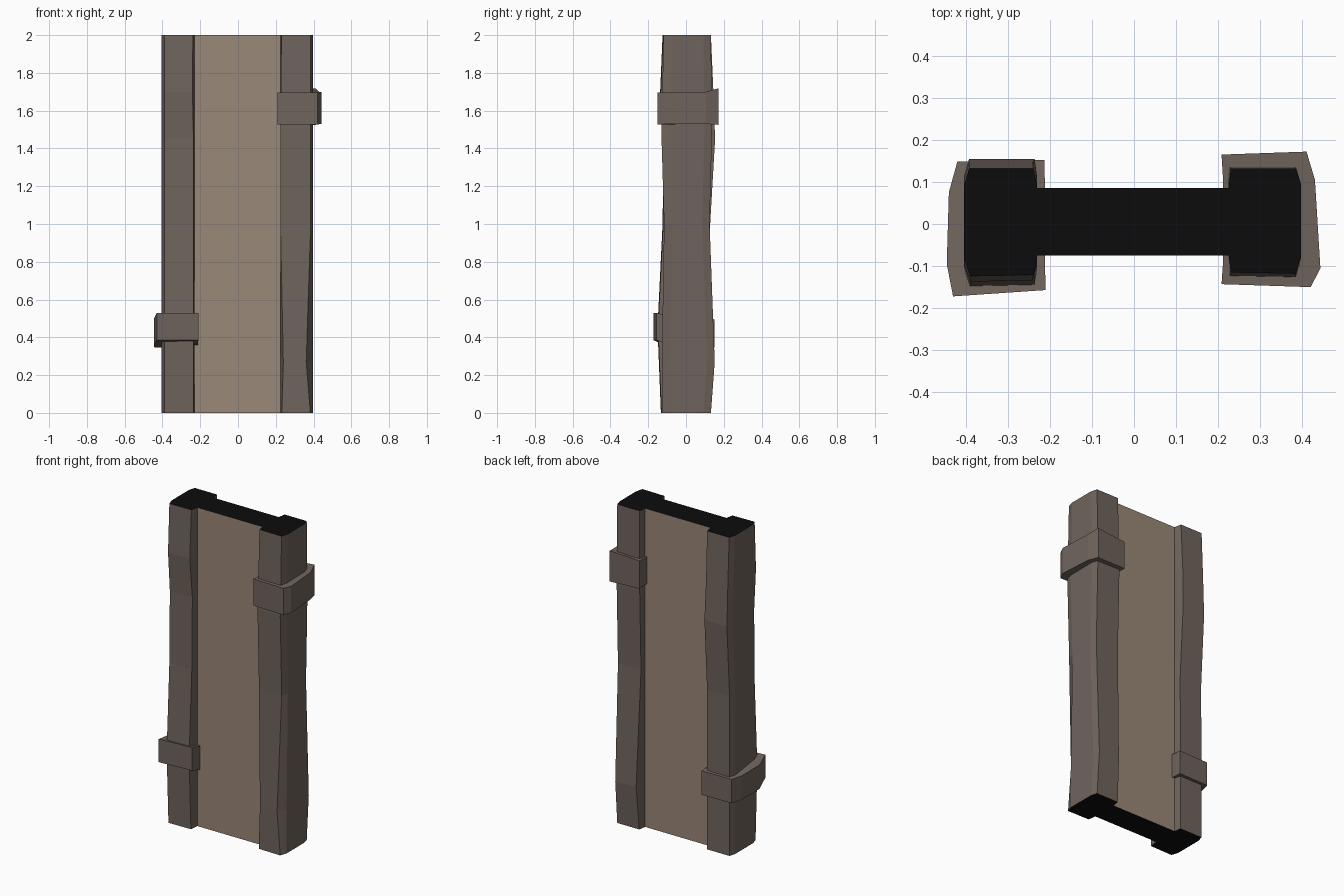
import bpy, bmesh

if "Cube" in bpy.data.objects:
    bpy.data.objects.remove(bpy.data.objects["Cube"])


def material(name, rgb):
    m = bpy.data.materials.new(name)
    lin = [((c / 255 + 0.055) / 1.055) ** 2.4 if c > 10 else c / 255 / 12.92 for c in rgb]
    m.diffuse_color = (*lin, 1)
    m.use_nodes = True
    m.node_tree.nodes["Principled BSDF"].inputs["Base Color"].default_value = m.diffuse_color
    return m


BEAM = material("dark wood", (112, 100, 93))
PANEL = material("light wood", (154, 136, 119))
BLACK = material("black end", (12, 12, 12))


def loft(name, rings, mat, black_ends):
    """Skin a stack of equal-sized rings and cap both ends."""
    bm = bmesh.new()
    vs = [[bm.verts.new(p) for p in r] for r in rings]
    n = len(vs[0])
    for a, b in zip(vs, vs[1:]):
        for i in range(n):
            j = (i + 1) % n
            bm.faces.new((a[i], a[j], b[j], b[i]))
    for r in (vs[0], vs[-1]):
        bm.faces.new(r).material_index = 1 if black_ends else 0
    bmesh.ops.recalc_face_normals(bm, faces=bm.faces)
    me = bpy.data.meshes.new(name)
    bm.to_mesh(me)
    bm.free()
    me.materials.append(mat)
    if black_ends:
        me.materials.append(BLACK)
    ob = bpy.data.objects.new(name, me)
    bpy.context.collection.objects.link(ob)
    return ob


def post(name, side, rows):
    """Worn eight-sided post; rows: z, front y, back y, front outer chamfer, inner front x."""
    rings = []
    for z, yf, yb, c, xi in rows:
        out, inn = (0.397, 0.225) if side > 0 else (0.404, 0.23)
        pts = [(xi, yf), (out - c, yf - 0.003), (out, yf + 0.04), (out, yb - 0.04),
               (out - 0.012, yb), (xi, yb), (inn, yb - 0.045), (inn, yf + 0.04)]
        rings.append([(side * x, y, z) for x, y in pts])
    loft(name, rings, BEAM, True)


# panel between the posts
loft("panel", [[(-.235, -.075, z), (.235, -.075, z), (.235, .085, z), (-.235, .085, z)]
               for z in (0, 2)], PANEL, True)

# worn posts
post("right_post", 1, [(0, -.125, .132, .014, .232), (.27, -.125, .152, .036, .24),
                       (1, -.113, .125, .012, .225), (1.5, -.128, .138, .012, .225),
                       (2, -.115, .132, .012, .23)])
post("left_post", -1, [(0, -.13, .13, .014, .236), (.45, -.148, .13, .014, .236),
                       (1, -.121, .128, .014, .236), (1.45, -.116, .154, .014, .236),
                       (1.7, -.134, .145, .014, .241), (2, -.121, .132, .014, .239)])


# bands around the posts; each point: x, y, bottom z, top z
def band(name, pts):
    loft(name, [[(x, y, lo) for x, y, lo, hi in pts],
                [(x, y, hi) for x, y, lo, hi in pts]], BEAM, False)


ob = band("right_band", [
    (.208, -.143, 1.527, 1.695), (.42, -.15, 1.527, 1.695), (.443, -.105, 1.53, 1.697),
    (.43, .105, 1.53, 1.70), (.41, .172, 1.525, 1.718), (.208, .165, 1.53, 1.705),
    (.212, .10, 1.53, 1.70), (.212, -.085, 1.53, 1.695)])
band("left_band", [
    (-.21, -.157, .385, .53), (-.43, -.172, .385, .53), (-.445, -.095, .35, .50),
    (-.44, .075, .345, .495), (-.42, .148, .345, .495), (-.213, .152, .345, .495),
    (-.212, .105, .345, .495), (-.212, -.08, .36, .51)])
